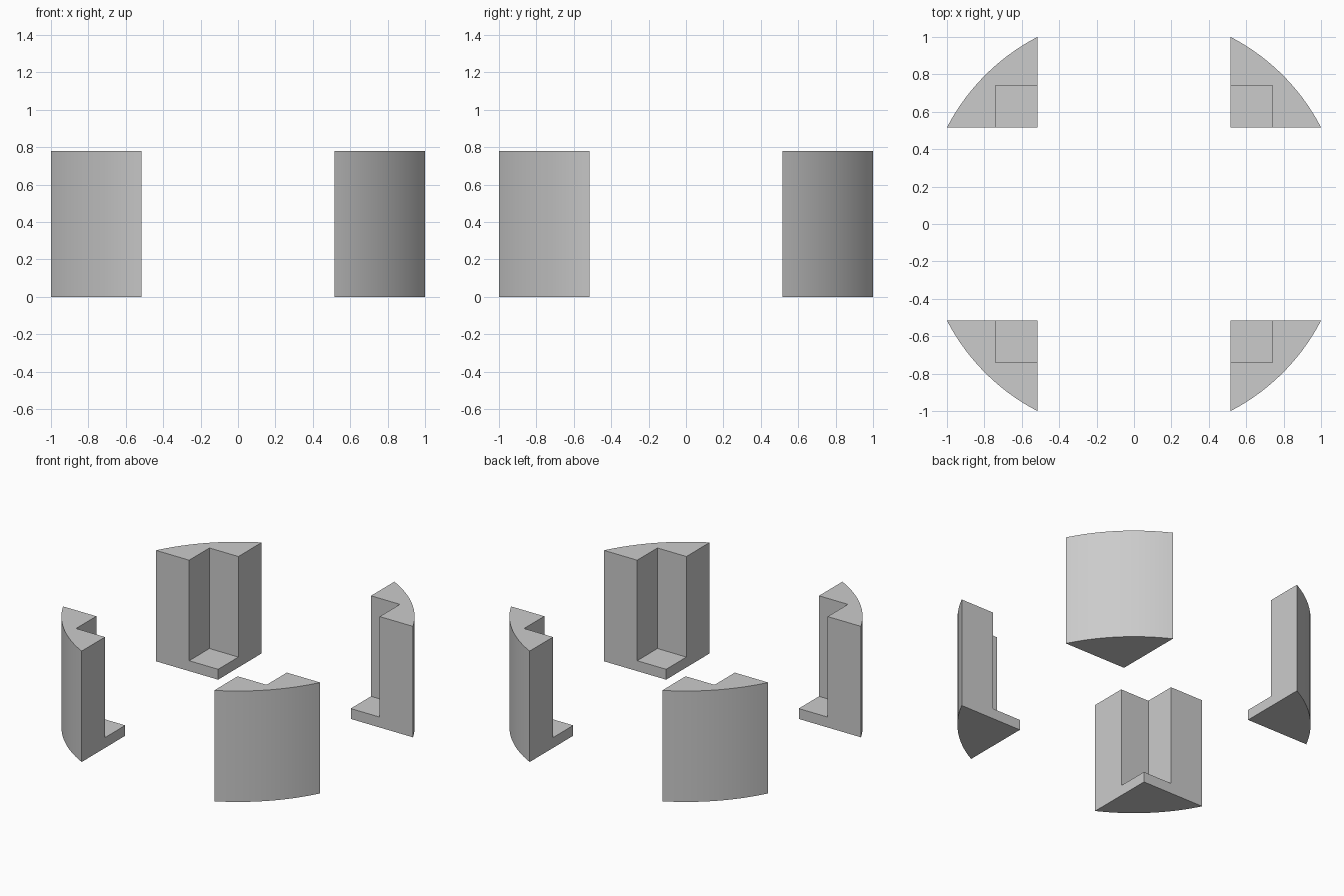
import bpy, bmesh, math

if "Cube" in bpy.data.objects:
    bpy.data.objects.remove(bpy.data.objects["Cube"])

IN, NOTCH, H, LIP, SEG = 0.516, 0.741, 0.78, 0.073, 24
R = math.hypot(1.0, IN)


def prism(name, profile, z0, z1):
    """Extrude a counter-clockwise outline from z0 to z1."""
    bm = bmesh.new()
    face = bm.faces.new([bm.verts.new((x, y, z0)) for x, y in profile])
    top = bmesh.ops.extrude_face_region(bm, geom=[face])["geom"]
    verts = [v for v in top if isinstance(v, bmesh.types.BMVert)]
    bmesh.ops.translate(bm, verts=verts, vec=(0, 0, z1 - z0))
    bmesh.ops.recalc_face_normals(bm, faces=bm.faces)
    mesh = bpy.data.meshes.new(name)
    bm.to_mesh(mesh)
    bm.free()
    ob = bpy.data.objects.new(name, mesh)
    bpy.context.collection.objects.link(ob)
    return ob


# Corner block: square inner corner, outer side on a circle about the origin
a0 = math.atan2(IN, 1.0)
a1 = math.pi / 2 - a0
angles = [a0 + (a1 - a0) * i / SEG for i in range(SEG + 1)]
outline = [(IN, IN)] + [(R * math.cos(a), R * math.sin(a)) for a in angles]
corner = prism("corner_supports", outline, 0, H)

# Square pocket cut out of the inner corner, leaving a thin ledge
lo = IN - 0.1
cutter = prism("pocket_cutter", [(lo, lo), (NOTCH, lo), (NOTCH, NOTCH), (lo, NOTCH)],
               LIP, H + 0.1)
cutter.hide_render = True
cut = corner.modifiers.new("pocket", "BOOLEAN")
cut.operation = "DIFFERENCE"
cut.solver = "EXACT"
cut.object = cutter

bpy.context.view_layer.objects.active = corner
corner.select_set(True)
bpy.ops.object.modifier_apply(modifier="pocket")
bpy.data.objects.remove(cutter)
bpy.ops.object.shade_smooth_by_angle(angle=math.radians(30))

# Repeat in all four corners
mirror = corner.modifiers.new("four_corners", "MIRROR")
mirror.use_axis = (True, True, False)
mirror.use_mirror_merge = False
